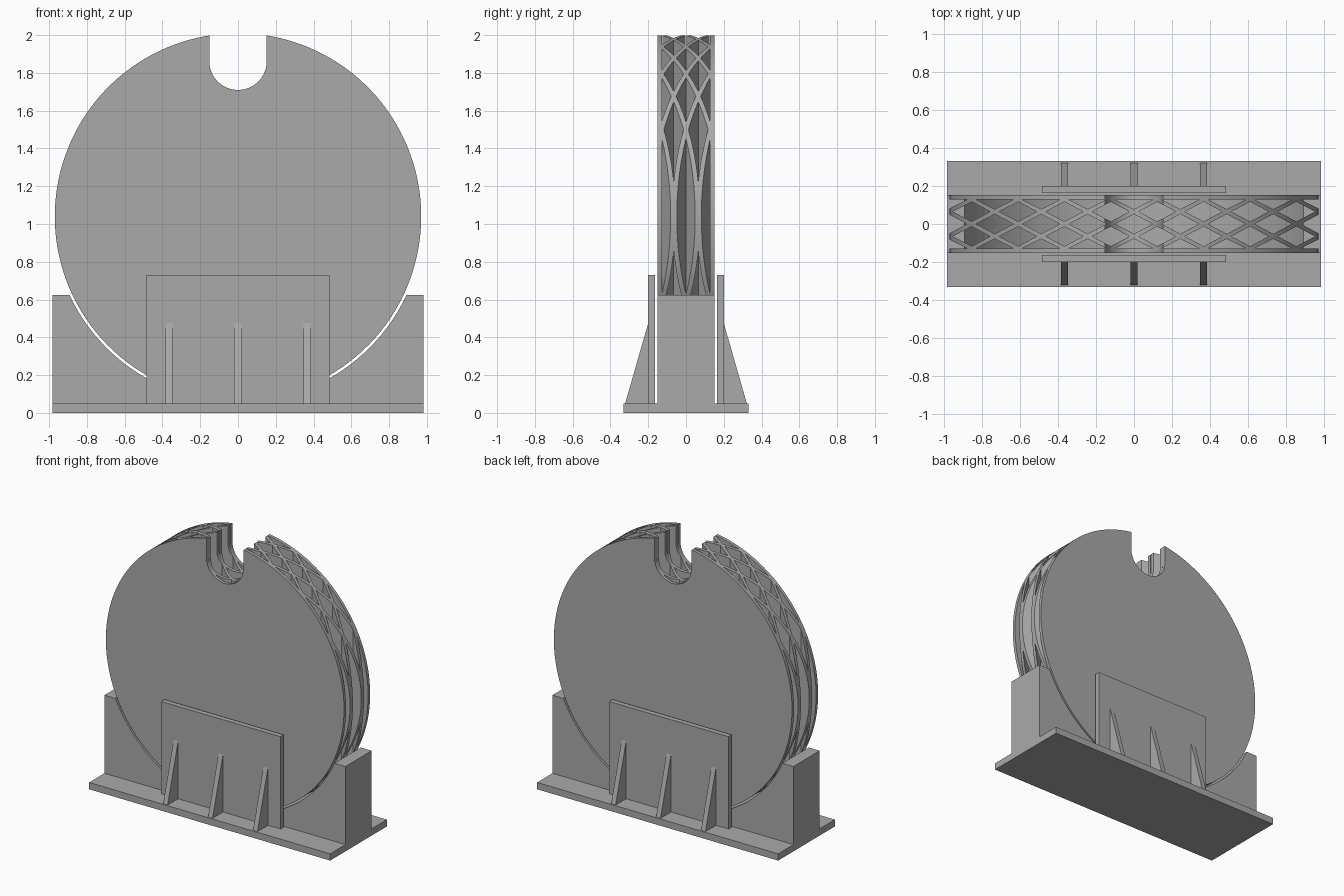
import bpy, bmesh, math

if "Cube" in bpy.data.objects:
    bpy.data.objects.remove(bpy.data.objects["Cube"])

grey = bpy.data.materials.new("plain grey")
grey.diffuse_color = (0.4, 0.4, 0.4, 1)
grey.use_nodes = True
grey.node_tree.nodes["Principled BSDF"].inputs["Base Color"].default_value = grey.diffuse_color

CZ = 1.04            # disc centre height
R = 0.97             # disc radius
HALF = 0.152         # half thickness of disc and cradle
SLOT_R, SLOT_Z = 0.152, 1.862


def finish(name, bm):
    bmesh.ops.recalc_face_normals(bm, faces=bm.faces)
    me = bpy.data.meshes.new(name)
    bm.to_mesh(me)
    bm.free()
    me.materials.append(grey)
    ob = bpy.data.objects.new(name, me)
    bpy.context.collection.objects.link(ob)
    return ob


def add_prism(bm, points, offset):
    """Extrude a closed 3D outline along an offset vector."""
    face = bm.faces.new([bm.verts.new(p) for p in points])
    ext = bmesh.ops.extrude_face_region(bm, geom=[face], use_keep_orig=True)
    verts = [g for g in ext["geom"] if isinstance(g, bmesh.types.BMVert)]
    bmesh.ops.translate(bm, verts=verts, vec=offset)


def prism(name, points, offset):
    bm = bmesh.new()
    add_prism(bm, points, offset)
    return finish(name, bm)


def box(name, x0, x1, y0, y1, z0, z1):
    return prism(name, [(x0, y0, z0), (x1, y0, z0), (x1, y1, z0), (x0, y1, z0)],
                 (0, 0, z1 - z0))


def arc(cz, r, a0, a1, n):
    return [(r * math.cos(a0 + (a1 - a0) * i / n), cz + r * math.sin(a0 + (a1 - a0) * i / n))
            for i in range(n + 1)]


def smooth(ob):
    bpy.ops.object.select_all(action='DESELECT')
    ob.select_set(True)
    bpy.context.view_layer.objects.active = ob
    bpy.ops.object.shade_smooth_by_angle(angle=math.radians(25))


# Disc with a round-bottomed slot at the top
edge = math.acos(SLOT_R / R)
outline = arc(CZ, R, math.pi - edge, 2 * math.pi + edge, 128)
outline += arc(SLOT_Z, SLOT_R, 0, -math.pi, 32)
disc = prism("slotted_disc", [(x, -HALF, z) for x, z in outline], (0, 2 * HALF, 0))

# Diamond shafts running vertically through the disc, leaving lattice walls
PX, PY = 0.244, 0.065        # lattice pitch
HX, HY = 0.098, 0.052        # half size of each diamond hole
INNER = 0.128                # inside face of the disc cheeks
bm = bmesh.new()
for row in range(-2, 3):
    for k in range(-5, 6):
        cx = (k + 0.5 * (row % 2)) * PX
        cy = row * PY
        if abs(cx) - HX > R:
            continue
        if abs(row) < 2:
            pts = [(cx - HX, cy), (cx, cy - HY), (cx + HX, cy), (cx, cy + HY)]
        else:
            s = row / 2
            pts = [(cx - HX, s * INNER), (cx + HX, s * INNER), (cx, s * (2 * PY - HY))]
        add_prism(bm, [(x, y, -0.2) for x, y in pts], (0, 0, 2.6))
cutter = finish("lattice_cutter", bm)
cutter.hide_render = True
mod = disc.modifiers.new("lattice", 'BOOLEAN')
mod.operation = 'DIFFERENCE'
mod.solver = 'EXACT'
mod.object = cutter
bpy.context.view_layer.objects.active = disc
bpy.ops.object.modifier_apply(modifier=mod.name)
bpy.data.objects.remove(cutter)
smooth(disc)

# Cradle block with a round hollow just wider than the disc
CR, TOP, BASE, W = 0.984, 0.625, 0.05, 0.982
a = math.asin((CZ - TOP) / CR)
hollow = arc(CZ, CR, math.pi + a, 2 * math.pi - a, 64)
side = [(W, TOP), (W, BASE - 0.01), (-W, BASE - 0.01), (-W, TOP)]
cradle = prism("cradle", [(x, -HALF, z) for x, z in hollow + side], (0, 2 * HALF, 0))
smooth(cradle)

# Base plate
box("base_plate", -W, W, -0.33, 0.33, 0, BASE)

# Retaining plates and their triangular ribs, front and back
for s, label in ((-1, "front"), (1, "back")):
    y0, y1 = sorted((s * 0.163, s * 0.2))
    box(label + "_retaining_plate", -0.485, 0.485, y0, y1, BASE, 0.73)
    for i, cx in enumerate((-0.366, 0, 0.366)):
        prism(f"{label}_rib_{i + 1}",
              [(cx - 0.018, s * 0.2, BASE), (cx - 0.018, s * 0.322, BASE),
               (cx - 0.018, s * 0.2, 0.475)], (0.036, 0, 0))
